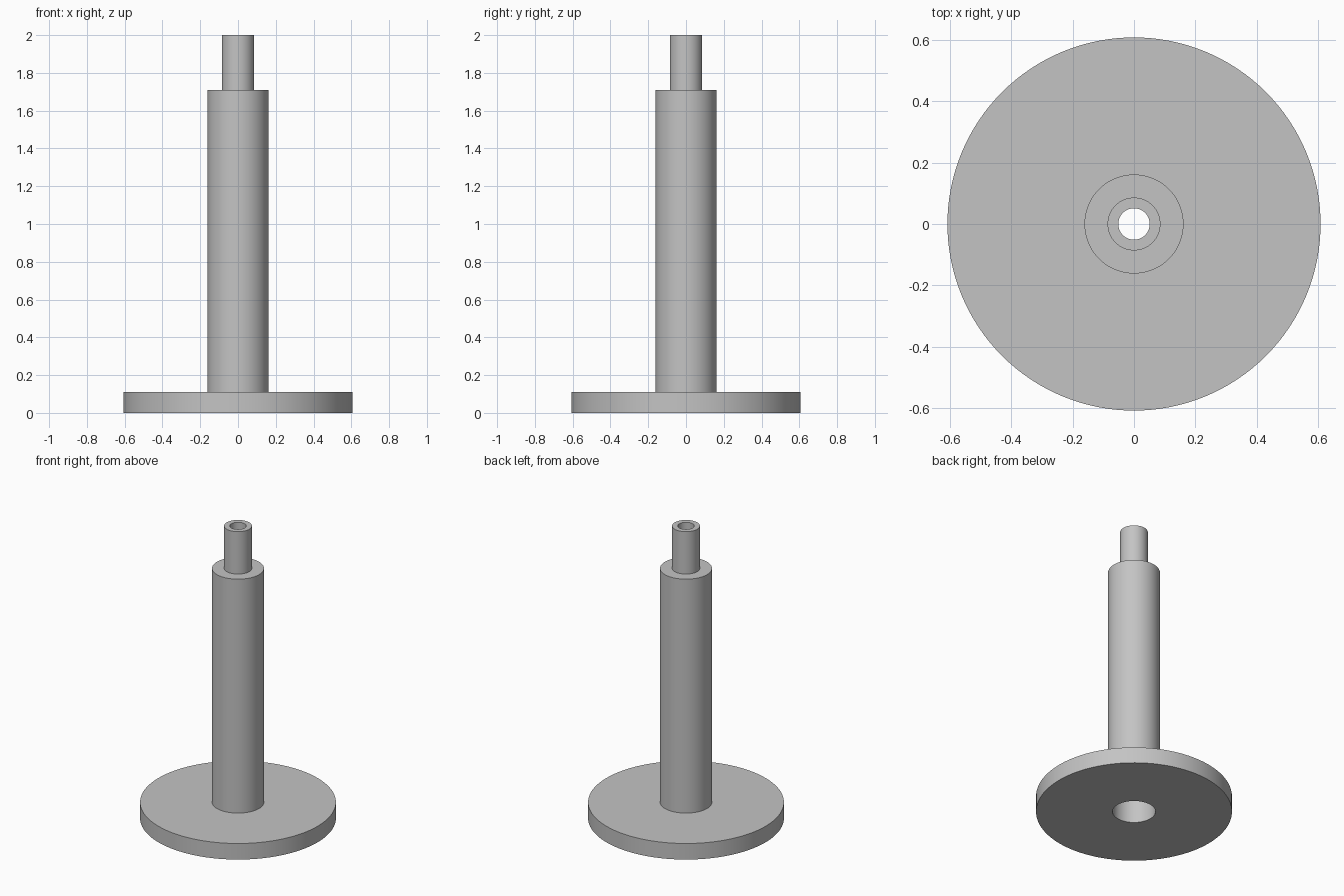
import bpy
import bmesh
import math

if "Cube" in bpy.data.objects:
    bpy.data.objects.remove(bpy.data.objects["Cube"])

SEGMENTS = 128

grey = bpy.data.materials.new("plain grey")
grey.diffuse_color = (0.55, 0.55, 0.55, 1.0)
grey.use_nodes = True
grey.node_tree.nodes["Principled BSDF"].inputs["Base Color"].default_value = grey.diffuse_color


def lathe(name, profile):
    """Spin a closed (radius, height) outline around the z axis."""
    bm = bmesh.new()
    verts = [bm.verts.new((r, 0, z)) for r, z in profile]
    edges = [bm.edges.new((v, verts[(i + 1) % len(verts)])) for i, v in enumerate(verts)]
    bmesh.ops.spin(bm, geom=verts + edges, axis=(0, 0, 1), cent=(0, 0, 0),
                   angle=math.tau, steps=SEGMENTS, use_merge=True)
    bmesh.ops.remove_doubles(bm, verts=bm.verts, dist=1e-5)
    bmesh.ops.recalc_face_normals(bm, faces=bm.faces)
    mesh = bpy.data.meshes.new(name)
    bm.to_mesh(mesh)
    bm.free()
    mesh.materials.append(grey)
    obj = bpy.data.objects.new(name, mesh)
    bpy.context.collection.objects.link(obj)
    bpy.context.view_layer.objects.active = obj
    obj.select_set(True)
    bpy.ops.object.shade_smooth_by_angle(angle=math.radians(30))
    obj.select_set(False)
    return obj


# Round base, column and narrow spigot as one turned piece with a stepped bore
lathe("flanged_column", [
    (0.133, 0.0), (0.607, 0.0), (0.607, 0.11),   # base disc
    (0.161, 0.11), (0.161, 1.71),                # column
    (0.086, 1.71), (0.086, 2.0),                 # spigot
    (0.051, 2.0), (0.051, 1.60), (0.133, 1.60),  # stepped bore
])
